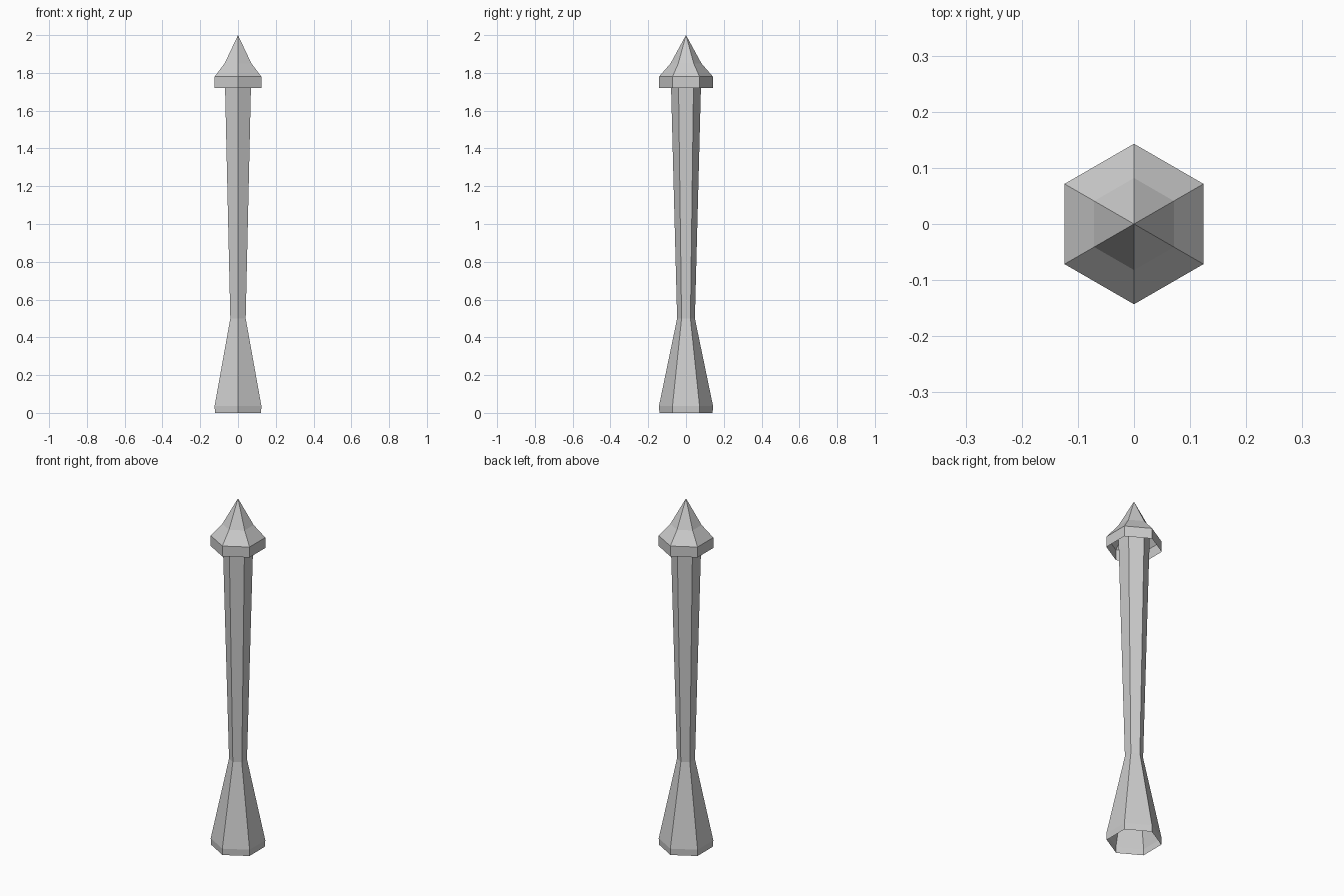
import bpy, bmesh
from math import cos, sin, pi

if "Cube" in bpy.data.objects:
    bpy.data.objects.remove(bpy.data.objects["Cube"])

SIDES = 6


def hex_lathe(name, profile):
    """Open six-sided skin through (radius, z) levels; radius 0 closes to a point."""
    bm = bmesh.new()
    rings = []
    for r, z in profile:
        if r == 0:
            rings.append([bm.verts.new((0, 0, z))] * SIDES)
        else:
            # corners point along +y and -y
            angles = [pi / 2 + 2 * pi * i / SIDES for i in range(SIDES)]
            rings.append([bm.verts.new((r * cos(a), r * sin(a), z)) for a in angles])
    for low, high in zip(rings, rings[1:]):
        for i in range(SIDES):
            j = (i + 1) % SIDES
            corners = [low[i], low[j], high[j], high[i]]
            bm.faces.new(list(dict.fromkeys(corners)))
    mesh = bpy.data.meshes.new(name)
    bm.to_mesh(mesh)
    bm.free()
    obj = bpy.data.objects.new(name, mesh)
    bpy.context.collection.objects.link(obj)
    return obj


# Flared hollow foot with a short rim
hex_lathe("foot", [(0.141, 0), (0.143, 0.037), (0.047, 0.5)])

# Shaft widening upwards, running inside the collar
hex_lathe("shaft", [(0.047, 0.5), (0.079, 1.72), (0.082, 1.85)])

# Collar skirt overhanging the shaft and rising into the pointed tip
hex_lathe("pointed_cap", [(0.143, 1.72), (0.143, 1.78), (0.082, 1.85), (0, 2.0)])
